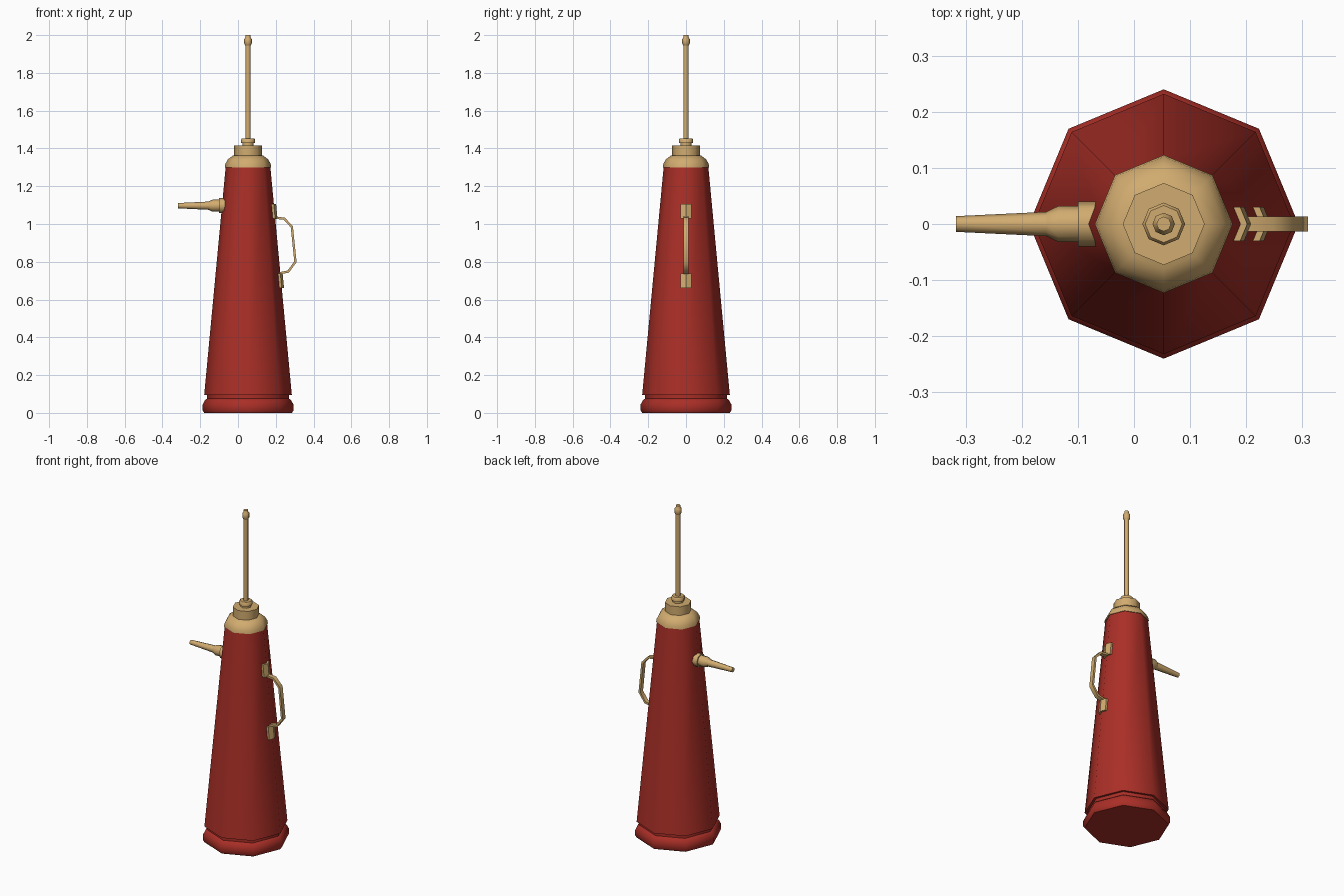
import bpy, bmesh, math
from mathutils import Matrix, Vector

cube = bpy.data.objects.get("Cube")
if cube:
    bpy.data.objects.remove(cube, do_unlink=True)

AXIS = 0.053   # x of the tank's vertical axis
SIDES = 8


def material(name, rgb):
    m = bpy.data.materials.new(name)
    m.use_nodes = True
    m.diffuse_color = (*rgb, 1)
    m.node_tree.nodes["Principled BSDF"].inputs["Base Color"].default_value = (*rgb, 1)
    return m


red = material("red paint", (0.40, 0.028, 0.02))
brass = material("brass", (0.64, 0.41, 0.16))


def finish(bm, name, mat, angle=50):
    bmesh.ops.recalc_face_normals(bm, faces=bm.faces)
    mesh = bpy.data.meshes.new(name)
    bm.to_mesh(mesh)
    bm.free()
    mesh.materials.append(mat)
    ob = bpy.data.objects.new(name, mesh)
    bpy.context.collection.objects.link(ob)
    bpy.ops.object.select_all(action='DESELECT')
    ob.select_set(True)
    bpy.context.view_layer.objects.active = ob
    bpy.ops.object.shade_smooth_by_angle(angle=math.radians(angle))
    return ob


def skin(bm, rings):
    """Join successive vertex rings and cap both ends."""
    for a, b in zip(rings, rings[1:]):
        n = len(a)
        for i in range(n):
            j = (i + 1) % n
            bm.faces.new((a[i], a[j], b[j], b[i]))
    bm.faces.new(rings[0])
    bm.faces.new(rings[-1])


def turned(name, profile, mat, place=Matrix.Translation((AXIS, 0, 0))):
    """Eight-sided turned part from (radius, height) pairs."""
    bm = bmesh.new()
    rings = []
    for r, h in profile:
        angles = [math.tau * i / SIDES for i in range(SIDES)]
        rings.append([bm.verts.new(place @ Vector((r * math.cos(a), r * math.sin(a), h)))
                      for a in angles])
    skin(bm, rings)
    return finish(bm, name, mat)


# Tank
turned("base_rim", [(0.232, 0), (0.24, 0.012), (0.24, 0.045), (0.228, 0.068),
                    (0.218, 0.075)], red)
turned("base_groove", [(0.218, 0.07), (0.218, 0.1)], red)
turned("tank_body", [(0.232, 0.095), (0.118, 1.305)], red)

# Top fittings
turned("shoulder_cap", [(0.123, 1.3), (0.12, 1.318), (0.107, 1.342), (0.08, 1.362)], brass)
turned("collar", [(0.073, 1.355), (0.073, 1.415)], brass)
turned("gland_neck", [(0.03, 1.41), (0.03, 1.435)], brass)
turned("gland_nut", [(0.038, 1.428), (0.038, 1.446), (0.033, 1.452)], brass)
turned("pump_rod", [(0.014, 1.44), (0.014, 1.96)], brass)
turned("rod_tip", [(0.014, 1.945), (0.02, 1.955), (0.02, 1.98), (0.013, 1.988),
                   (0.013, 2.0)], brass)

# Side nozzle, pointing to -x
sideways = Matrix.Translation((0, 0, 1.097)) @ Matrix.Rotation(-math.pi / 2, 4, 'Y')
turned("nozzle_flange", [(0.04, 0.055), (0.04, 0.1)], brass, sideways)
turned("nozzle_collar", [(0.032, 0.095), (0.032, 0.135), (0.022, 0.156)], brass, sideways)
turned("nozzle_pipe", [(0.022, 0.15), (0.014, 0.317)], brass, sideways)


def body_edge(z):
    """x of the tank's +x corner at height z."""
    return AXIS + 0.232 - 0.114 * (z - 0.095) / 1.21


# Handle brackets folded over the tank's corner
def bracket(name, low, high):
    bm = bmesh.new()
    fold = math.tan(math.radians(22.5))
    rings = []
    for z in (low, high):
        outline = [(-0.01, y) for y in (-0.03, 0, 0.03)] + [(0.012, y) for y in (0.03, 0, -0.03)]
        rings.append([bm.verts.new((body_edge(z) + d - abs(y) * fold, y, z))
                      for d, y in outline])
    skin(bm, rings)
    finish(bm, name, brass, 20)


bracket("upper_handle_bracket", 1.03, 1.105)
bracket("lower_handle_bracket", 0.66, 0.737)

# Handle strap: flat bar swept along a bent path
path = [Vector((x, 0, z)) for x, z in
        [(0.19, 1.034), (0.245, 1.028), (0.285, 0.985), (0.304, 0.80),
         (0.266, 0.748), (0.215, 0.738)]]
bm = bmesh.new()
rings = []
for i, p in enumerate(path):
    before = (p - path[i - 1]).normalized() if i else (path[1] - p).normalized()
    after = (path[i + 1] - p).normalized() if i + 1 < len(path) else before
    t = (before + after).normalized()
    side = Vector((t.z, 0, -t.x)) * 0.006 / t.dot(after)
    rings.append([bm.verts.new(p + side * s + Vector((0, y, 0)))
                  for s, y in ((1, 0.013), (1, -0.013), (-1, -0.013), (-1, 0.013))])
skin(bm, rings)
finish(bm, "handle", brass)
